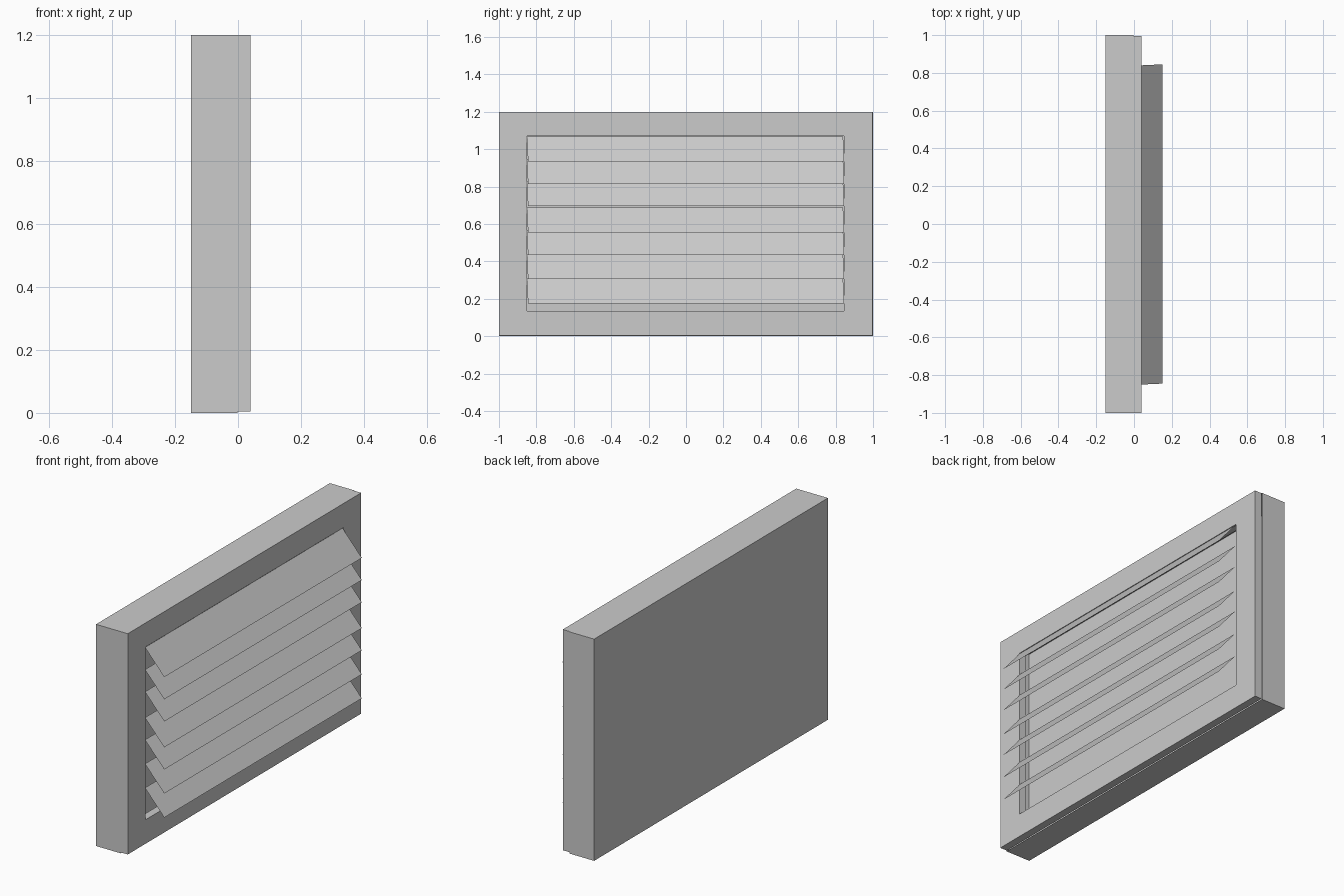
import bpy
import bmesh

if "Cube" in bpy.data.objects:
    bpy.data.objects.remove(bpy.data.objects["Cube"])


def make_object(name, bm):
    mesh = bpy.data.meshes.new(name)
    bm.to_mesh(mesh)
    bm.free()
    obj = bpy.data.objects.new(name, mesh)
    bpy.context.collection.objects.link(obj)
    return obj


def rect(bm, x, y0, y1, z0, z1):
    # Rectangle corners in a plane of constant x, counter-clockwise from +x
    return [bm.verts.new((x, y, z)) for y, z in ((y0, z0), (y1, z0), (y1, z1), (y0, z1))]


def walls(bm, back, front, inward=False):
    for i in range(4):
        j = (i + 1) % 4
        f = [back[i], back[j], front[j], front[i]]
        bm.faces.new(f if inward else f[::-1]).normal_flip()


# Housing: shallow tray, open at the louvre side
bm = bmesh.new()
back = rect(bm, -0.15, -1, 1, 0, 1.2)
front = rect(bm, -0.002, -1, 1, 0, 1.2)
bm.faces.new(back[::-1])
walls(bm, back, front, True)
for f in bm.faces:
    if f.normal.length == 0:
        f.normal_update()
    f.normal_update()
    # Point every face away from the middle of the tray
    c = f.calc_center_median()
    c.x += 0.076
    c.z -= 0.6
    if f.normal.dot(c) < 0:
        f.normal_flip()
make_object("housing", bm)

# Frame: front ring with outer rim and inner reveals, open behind
bm = bmesh.new()
outer_b = rect(bm, -0.002, -1, 0.996, 0.005, 1.2)
outer_f = rect(bm, 0.04, -1, 0.996, 0.005, 1.2)
inner_b = rect(bm, -0.002, -0.85, 0.845, 0.135, 1.07)
inner_f = rect(bm, 0.04, -0.85, 0.845, 0.135, 1.07)
for i in range(4):
    j = (i + 1) % 4
    bm.faces.new((outer_f[i], outer_f[j], inner_f[j], inner_f[i]))
    bm.faces.new((outer_b[i], outer_b[j], outer_f[j], outer_f[i]))
    bm.faces.new((inner_f[i], inner_f[j], inner_b[j], inner_b[i]))
bmesh.ops.recalc_face_normals(bm, faces=bm.faces)
bm.normal_update()
ring = next(f for f in bm.faces if abs(f.normal.x) > 0.9)
if ring.normal.x < 0:
    bmesh.ops.reverse_faces(bm, faces=bm.faces)
make_object("frame", bm)

# Slats: thin sloping sheets that reach out beyond the frame
for n, z in enumerate((0.175, 0.305, 0.435, 0.555, 0.695, 0.815, 0.935)):
    bm = bmesh.new()
    pts = ((0.15, -0.845, z), (0.15, 0.845, z),
           (0.038, 0.84, z + 0.133), (0.038, -0.85, z + 0.133))
    bm.faces.new([bm.verts.new(p) for p in pts])
    make_object(f"slat_{n + 1}", bm)
